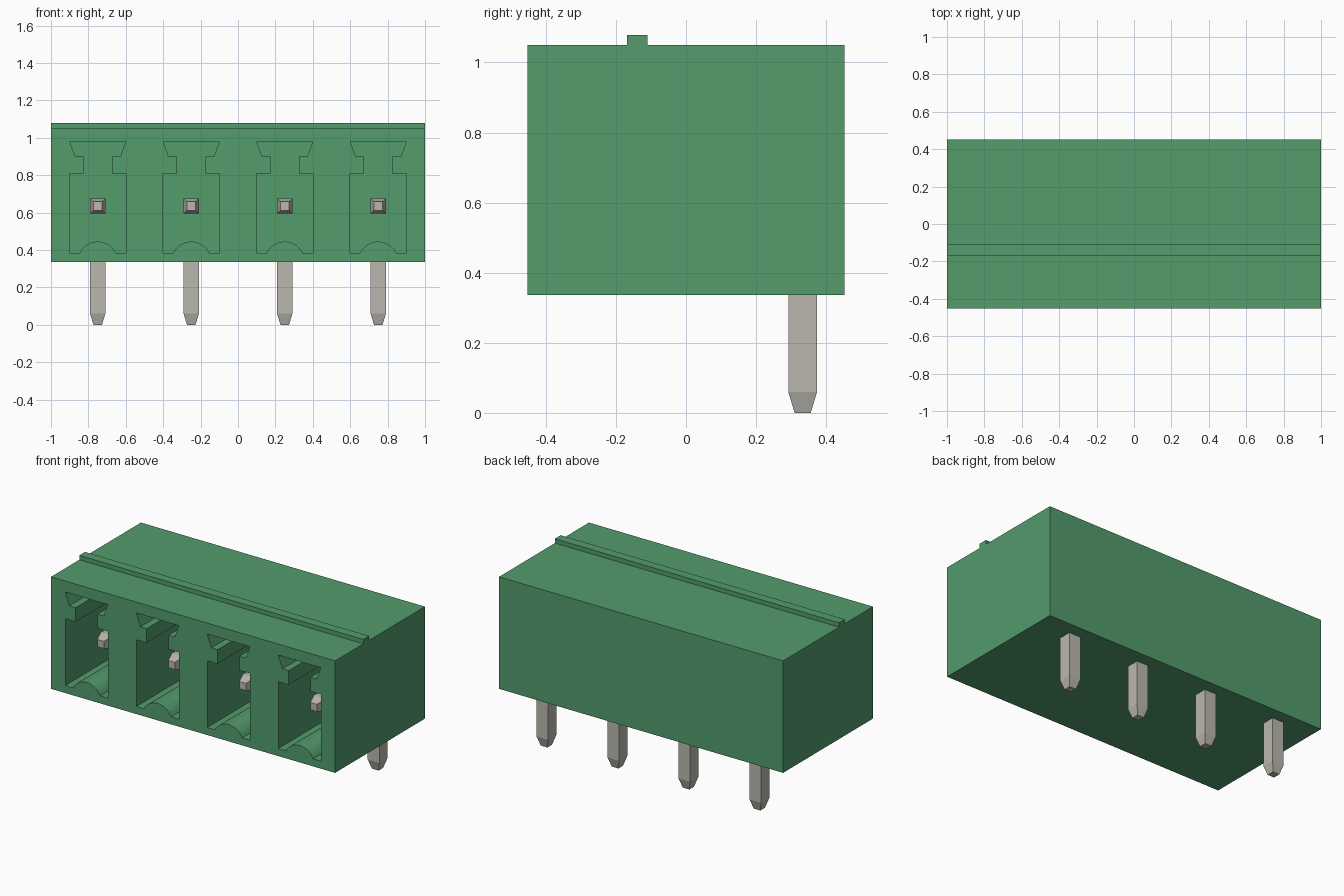
import bpy, bmesh, math
from mathutils import Vector

cube = bpy.data.objects.get("Cube")
if cube:
    bpy.data.objects.remove(cube, do_unlink=True)


def material(name, srgb):
    col = [c / 12.92 if c <= 0.04045 else ((c + 0.055) / 1.055) ** 2.4 for c in srgb] + [1]
    m = bpy.data.materials.new(name)
    m.diffuse_color = col
    m.use_nodes = True
    bsdf = m.node_tree.nodes["Principled BSDF"]
    bsdf.inputs["Base Color"].default_value = col
    bsdf.inputs["Roughness"].default_value = 0.6
    return m


GREEN = material("green plastic", (0.325, 0.61, 0.425))
METAL = material("tinned metal", (0.73, 0.72, 0.685))


def make_object(name, bm, mat):
    bmesh.ops.recalc_face_normals(bm, faces=bm.faces)
    me = bpy.data.meshes.new(name)
    bm.to_mesh(me)
    bm.free()
    me.materials.append(mat)
    ob = bpy.data.objects.new(name, me)
    bpy.context.collection.objects.link(ob)
    return ob


def prism(bm, points, direction):
    """Extrude a closed outline of 3D points along a direction."""
    face = bm.faces.new([bm.verts.new(p) for p in points])
    ext = bmesh.ops.extrude_face_region(bm, geom=[face], use_keep_orig=True)
    moved = [v for v in ext["geom"] if isinstance(v, bmesh.types.BMVert)]
    bmesh.ops.translate(bm, vec=Vector(direction), verts=moved)


def skin(bm, rings):
    """Join rings of equal vertex count into one capped tube."""
    vs = [[bm.verts.new(p) for p in r] for r in rings]
    n = len(vs[0])
    for a, b in zip(vs, vs[1:]):
        for i in range(n):
            j = (i + 1) % n
            bm.faces.new((a[i], a[j], b[j], b[i]))
    bm.faces.new(vs[0])
    bm.faces.new(vs[-1])


FRONT, BACK, CAVITY_BACK = -0.452, 0.452, 0.2
CENTRES = [-0.75 + 0.5 * i for i in range(4)]

# Housing: side profile with the top ridge, extruded along x
side = [(FRONT, 0.337), (BACK, 0.337), (BACK, 1.05), (-0.11, 1.05),
        (-0.11, 1.078), (-0.168, 1.078), (-0.168, 1.05), (FRONT, 1.05)]
bm = bmesh.new()
prism(bm, [(-1, y, z) for y, z in side], (2, 0, 0))
housing = make_object("housing", bm, GREEN)

# Socket outline: half with keyed top slot, mirrored, plus a rounded floor rib
half = [(0.15, 0.385), (0.15, 0.81), (0.077, 0.81), (0.077, 0.9),
        (0.121, 0.9), (0.15, 0.98)]
chord, rise = 0.096, 0.06
radius = (chord ** 2 + rise ** 2) / (2 * rise)
sweep = math.asin(chord / radius)
arc = []
for i in range(17):
    a = -sweep + 2 * sweep * i / 16
    arc.append((radius * math.sin(a), 0.385 + rise - radius * (1 - math.cos(a))))
socket = arc + half + [(-x, z) for x, z in reversed(half)]

bm = bmesh.new()
for cx in CENTRES:
    prism(bm, [(cx + x, FRONT - 0.1, z) for x, z in socket],
          (0, CAVITY_BACK - FRONT + 0.1, 0))
cutter = make_object("socket_cutter", bm, GREEN)
cutter.hide_render = True

# Cut the sockets, then remove the helper
mod = housing.modifiers.new("sockets", "BOOLEAN")
mod.operation = "DIFFERENCE"
mod.solver = "EXACT"
mod.object = cutter
bpy.context.view_layer.objects.active = housing
housing.select_set(True)
bpy.ops.object.modifier_apply(modifier=mod.name)
bpy.data.objects.remove(cutter, do_unlink=True)
bpy.ops.object.shade_smooth_by_angle(angle=math.radians(25))

# Contact pins: bent square wire with a tapered tip at each end
PIN_Z, PIN_Y, R, TIP = 0.635, 0.333, 0.041, 0.023
SQUARE = [(-1, -1), (1, -1), (1, 1), (-1, 1)]


def upright(cx, y, z, r):
    return [(cx + r * a, y + r * b, z) for a, b in SQUARE]


def level(cx, y, r):
    return [(cx + r * a, y, PIN_Z + r * b) for a, b in SQUARE]


for n, cx in enumerate(CENTRES, 1):
    bm = bmesh.new()
    mitre = [(cx + R * a, PIN_Y + R * b, PIN_Z + R * b) for a, b in SQUARE]
    skin(bm, [level(cx, -0.31, TIP), level(cx, -0.25, R), mitre,
              upright(cx, PIN_Y, 0.06, R), upright(cx, PIN_Y, 0, TIP)])
    make_object(f"contact_pin_{n}", bm, METAL)
